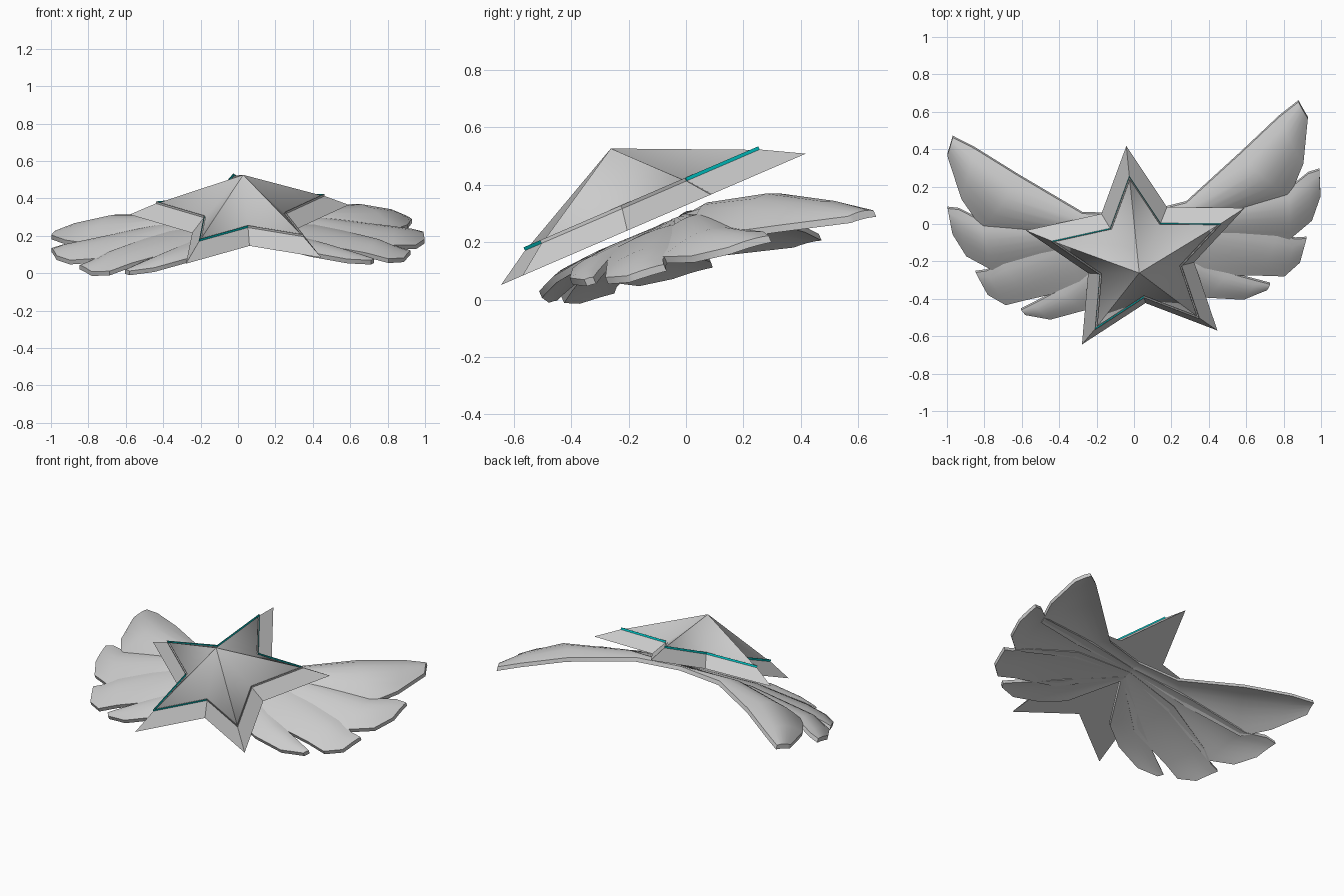
import bpy, bmesh, math
from mathutils import Matrix, Vector

cube = bpy.data.objects.get("Cube")
if cube:
    bpy.data.objects.remove(cube, do_unlink=True)


def make_material(name, colour):
    mat = bpy.data.materials.new(name)
    mat.use_nodes = True
    mat.diffuse_color = colour
    mat.node_tree.nodes["Principled BSDF"].inputs["Base Color"].default_value = colour
    return mat


GREY = make_material("light grey", (0.6, 0.6, 0.6, 1))
TEAL = make_material("teal", (0.0, 0.55, 0.55, 1))

# The whole badge leans back and is turned a little in its own plane
PLACE = (Matrix.Translation((0.028, -0.149, 0.264))
         @ Matrix.Rotation(math.radians(23.3), 4, "X")
         @ Matrix.Rotation(math.radians(6.4), 4, "Z"))


def finish(name, bm, materials, smooth_angle):
    bmesh.ops.recalc_face_normals(bm, faces=bm.faces)
    bm.transform(PLACE)
    mesh = bpy.data.meshes.new(name)
    bm.to_mesh(mesh)
    bm.free()
    for mat in materials:
        mesh.materials.append(mat)
    obj = bpy.data.objects.new(name, mesh)
    bpy.context.collection.objects.link(obj)
    bpy.ops.object.select_all(action="DESELECT")
    obj.select_set(True)
    bpy.context.view_layer.objects.active = obj
    bpy.ops.object.shade_smooth_by_angle(angle=math.radians(smooth_angle))


def bridge(bm, a, b, accent=()):
    n = len(a)
    for i in range(n):
        j = (i + 1) % n
        face = bm.faces.new((a[i], a[j], b[j], b[i]))
        face.material_index = 1 if i in accent else 0


def star_ring(bm, scale, height):
    ring = []
    for i in range(10):
        radius = scale * (0.3 if i % 2 else 0.62)
        angle = math.pi / 2 + i * math.pi / 5
        ring.append(bm.verts.new((radius * math.cos(angle), radius * math.sin(angle), height)))
    return ring


# Star frame: bevelled rim with a thin lip, teal on some of its sides
ACCENT = (0, 1, 3, 4, 8, 9)
bm = bmesh.new()
rim = star_ring(bm, 1, 0)
lip_foot = star_ring(bm, 0.77, 0.077)
lip_outer = star_ring(bm, 0.77, 0.089)
lip_inner = star_ring(bm, 0.762, 0.089)
groove = star_ring(bm, 0.762, 0.072)
bm.faces.new(rim)
bridge(bm, rim, lip_foot)
bridge(bm, lip_foot, lip_outer, ACCENT)
bridge(bm, lip_outer, lip_inner)
bridge(bm, lip_inner, groove, ACCENT)
bm.faces.new(groove)
finish("star_frame", bm, [GREY, TEAL], 20)

# Star centre: shallow pyramid standing in the groove
bm = bmesh.new()
base = star_ring(bm, 0.735, 0.071)
shoulder = star_ring(bm, 0.735, 0.085)
bridge(bm, base, shoulder)
bm.faces.new(base)
apex = bm.verts.new((0, 0, 0.285))
for i in range(10):
    bm.faces.new((shoulder[i], shoulder[(i + 1) % 10], apex))
finish("star_centre", bm, [GREY], 60)

# Feathers: leading edge, trailing edge, crown height
FEATHERS = {
    "top_feather": (
        [(0, .2), (.28, .235), (.6, .455), (.82, .6), (.93, .655)],
        [(0, .13), (.45, .12), (.83, .17), (.92, .33), (.97, .56)], .06),
    "upper_feather": (
        [(0, .15), (.45, .18), (.83, .21), (.94, .27), (1, .275)],
        [(0, .1), (.4, .03), (.8, -.075), (.93, .005), (.99, .13)], .032),
    "lower_feather": (
        [(0, .12), (.4, .08), (.74, -.03), (.83, -.08), (.89, -.09)],
        [(0, .06), (.33, -.19), (.63, -.25), (.75, -.28), (.84, -.22)], .025),
    "bottom_feather": (
        [(0, .08), (.25, -.08), (.45, -.2), (.6, -.275), (.67, -.31)],
        [(0, .04), (.18, -.24), (.33, -.325), (.52, -.37), (.65, -.34)], .02),
}
SWELL = (0, .5, 1, .6, .1)
ACROSS = 6


def droop(u, v):
    return -0.02 - 0.17 * u * u - 0.25 * max(v, 0) ** 2


def build_feather(name, lead, trail, crown, side, drop):
    bm = bmesh.new()
    loops = []
    for a, b, swell in zip(lead, trail, SWELL):
        top, bottom = [], []
        for k in range(ACROSS + 1):
            t = k / ACROSS
            p = Vector(a).lerp(Vector(b), t)
            bulge = crown * swell * math.sin(math.pi * t ** 0.8)
            h = droop(p.x, p.y) - drop
            top.append(bm.verts.new((side * p.x, p.y, h + bulge)))
            bottom.append(bm.verts.new((side * p.x, p.y, h - 0.025 + bulge * 0.5)))
        loops.append(top + bottom[::-1])
    for first, second in zip(loops, loops[1:]):
        bridge(bm, first, second)
    # Close the root and the tip with strips
    for loop in (loops[0], loops[-1]):
        for k in range(ACROSS):
            bm.faces.new((loop[k], loop[k + 1], loop[-2 - k], loop[-1 - k]))
    finish(name, bm, [GREY], 40)


for side, label in ((1, "left"), (-1, "right")):
    for i, (name, (lead, trail, crown)) in enumerate(FEATHERS.items()):
        build_feather(label + "_" + name, lead, trail, crown, side, 0.002 * i)
